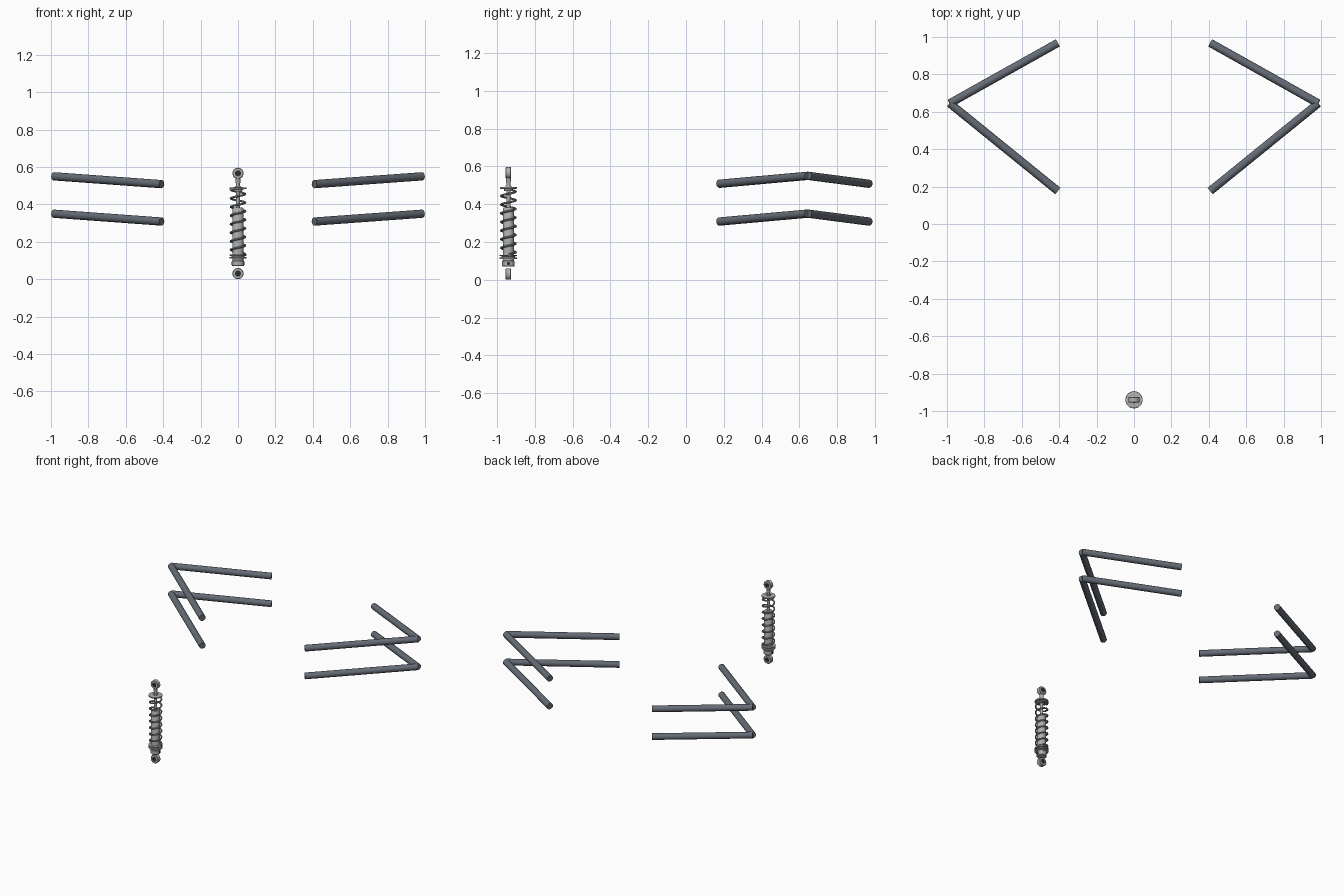
import bpy, bmesh, math
from mathutils import Vector, Matrix

if "Cube" in bpy.data.objects:
    bpy.data.objects.remove(bpy.data.objects["Cube"])


def material(name, rgb):
    m = bpy.data.materials.new(name)
    m.diffuse_color = (*rgb, 1)
    m.use_nodes = True
    m.node_tree.nodes["Principled BSDF"].inputs["Base Color"].default_value = m.diffuse_color
    return m


SLATE = material("slate_tube", (0.13, 0.15, 0.18))
LIGHT = material("light_metal", (0.42, 0.44, 0.43))
STEEL = material("spring_steel", (0.30, 0.32, 0.32))
DARK = material("dark_rubber", (0.025, 0.025, 0.027))
SY = -0.94  # shock absorber position in y


def lathe(name, profile, mat, matrix=Matrix(), sides=24, closed=False):
    """Revolve (radius, height) points round local z; radius 0 closes an end."""
    bm = bmesh.new()
    rings = []
    for r, z in profile:
        if r == 0:
            rings.append([bm.verts.new((0, 0, z))] * sides)
        else:
            rings.append([bm.verts.new((r * math.cos(2 * math.pi * i / sides),
                                        r * math.sin(2 * math.pi * i / sides), z))
                          for i in range(sides)])
    pairs = list(zip(rings, rings[1:]))
    if closed:
        pairs.append((rings[-1], rings[0]))
    for a, b in pairs:
        for i in range(sides):
            j = (i + 1) % sides
            quad = list(dict.fromkeys((a[i], a[j], b[j], b[i])))
            bm.faces.new(quad)
    bmesh.ops.recalc_face_normals(bm, faces=bm.faces)
    bm.transform(matrix)
    me = bpy.data.meshes.new(name)
    bm.to_mesh(me)
    bm.free()
    me.materials.append(mat)
    ob = bpy.data.objects.new(name, me)
    bpy.context.collection.objects.link(ob)
    return ob


def rod(name, a, b, r, mat, sides=16):
    a, b = Vector(a), Vector(b)
    d = b - a
    mx = Matrix.Translation(a) @ d.to_track_quat('Z', 'Y').to_matrix().to_4x4()
    n = d.length
    return lathe(name, [(0, 0), (r, 0), (r, n), (0, n)], mat, mx, sides)


# Wishbones: upper and lower V-shaped arms on both sides
for s, side in ((-1, "left"), (1, "right")):
    for z, level in ((0.308, "lower"), (0.508, "upper")):
        apex = (s * 0.985, 0.645, z + 0.042)
        rod(f"{side}_{level}_arm_rear", (s * 0.408, 0.968, z), apex, 0.022, SLATE)
        rod(f"{side}_{level}_arm_front", (s * 0.408, 0.177, z), apex, 0.022, SLATE)

# Shock absorber: damper body, collar, piston rod and top plate
at = Matrix.Translation((0, SY, 0))
lathe("damper_body", [(0, 0.07), (0.030, 0.07), (0.033, 0.074), (0.033, 0.098),
                      (0.029, 0.102), (0.029, 0.375), (0.025, 0.382), (0, 0.382)], LIGHT, at)
lathe("spring_collar", [(0, 0.110), (0.046, 0.110), (0.046, 0.117), (0.036, 0.119),
                        (0.036, 0.124), (0.046, 0.126), (0.046, 0.132), (0, 0.132)], LIGHT, at, 32)
lathe("piston_rod", [(0, 0.37), (0.010, 0.37), (0.010, 0.50), (0.012, 0.515),
                     (0.014, 0.545), (0, 0.545)], LIGHT, at)
lathe("top_plate", [(0, 0.470), (0.022, 0.470), (0.024, 0.480), (0.045, 0.482),
                    (0.045, 0.490), (0.016, 0.492), (0.014, 0.498), (0, 0.498)], LIGHT, at, 32)

# Mounting eyes with dark bushings
for z, end in ((0.030, "bottom"), (0.566, "top")):
    mx = Matrix.Translation((0, SY, z)) @ Matrix.Rotation(math.pi / 2, 4, 'X')
    lathe(f"{end}_eye", [(0.016, -0.015), (0.027, -0.015), (0.030, -0.012), (0.030, 0.012),
                         (0.027, 0.015), (0.016, 0.015)], LIGHT, mx, 24, True)
    rod(f"{end}_bushing", (0, SY - 0.012, z), (0, SY + 0.012, z), 0.0165, DARK)

# Dark adjuster holes at the foot of the body
for s in (-1, 1):
    rod("adjuster_hole", (s * 0.028, SY, 0.086), (s * 0.0345, SY, 0.086), 0.009, DARK, 12)

# Coil spring: small circle swept along a helix
turns, seg, wire, coil_r, z0, z1 = 7.5, 24, 0.0055, 0.039, 0.134, 0.478
bm = bmesh.new()
rings = []
count = int(turns * seg)
for k in range(count + 1):
    a = 2 * math.pi * k / seg
    out = Vector((math.cos(a), math.sin(a), 0))
    tan = Vector((-math.sin(a) * coil_r, math.cos(a) * coil_r,
                  (z1 - z0) / (turns * 2 * math.pi))).normalized()
    up = tan.cross(out)
    c = Vector((0, SY, z0 + (z1 - z0) * k / count)) + out * coil_r
    rings.append([bm.verts.new(c + wire * (out * math.cos(t * math.pi / 4) + up * math.sin(t * math.pi / 4)))
                  for t in range(8)])
for a, b in zip(rings, rings[1:]):
    for i in range(8):
        bm.faces.new((a[i], a[(i + 1) % 8], b[(i + 1) % 8], b[i]))
bm.faces.new(rings[0])
bm.faces.new(rings[-1])
bmesh.ops.recalc_face_normals(bm, faces=bm.faces)
me = bpy.data.meshes.new("coil_spring")
bm.to_mesh(me)
bm.free()
me.materials.append(STEEL)
bpy.context.collection.objects.link(bpy.data.objects.new("coil_spring", me))

# Smooth round surfaces, keep edges sharp
for ob in bpy.context.collection.objects:
    ob.select_set(True)
    bpy.context.view_layer.objects.active = ob
bpy.ops.object.shade_smooth_by_angle(angle=math.radians(35))
